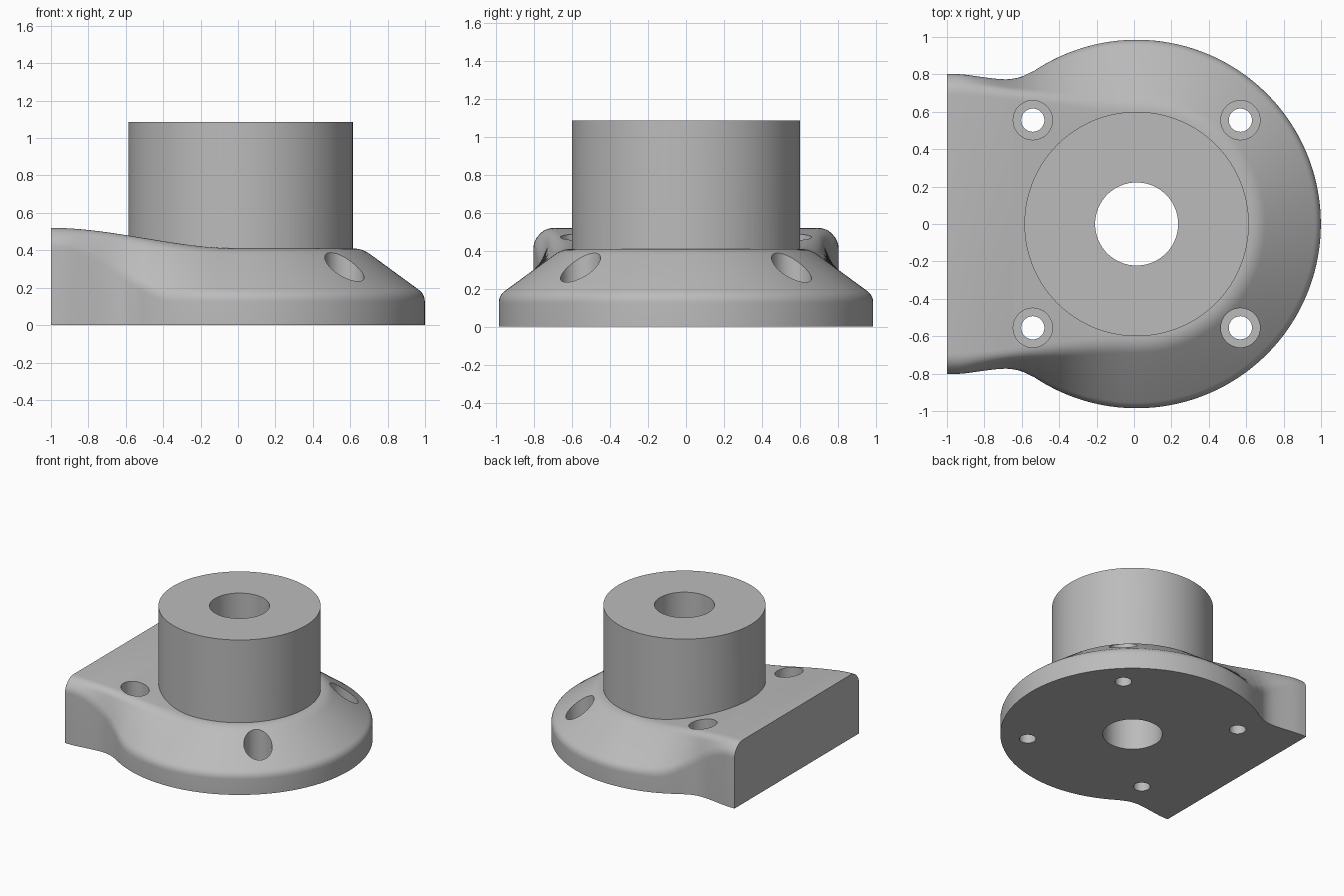
import bpy, bmesh
from math import sin, cos, pi, sqrt
from mathutils import Vector

CX, RIM, RIDGE = 0.014, 0.985, 0.65      # hub centre, flange radius, slope top radius

if "Cube" in bpy.data.objects:
    bpy.data.objects.remove(bpy.data.objects["Cube"])

grey = bpy.data.materials.new("plain grey")
grey.use_nodes = True
grey.diffuse_color = (0.5, 0.5, 0.5, 1)
grey.node_tree.nodes["Principled BSDF"].inputs["Base Color"].default_value = (0.5, 0.5, 0.5, 1)


def ease(u):
    u = min(max(u, 0), 1)
    return u * u * (3 - 2 * u)


def make_object(name, bm):
    bmesh.ops.remove_doubles(bm, verts=bm.verts, dist=1e-5)
    bmesh.ops.recalc_face_normals(bm, faces=bm.faces)
    mesh = bpy.data.meshes.new(name)
    bm.to_mesh(mesh)
    bm.free()
    mesh.materials.append(grey)
    obj = bpy.data.objects.new(name, mesh)
    bpy.context.collection.objects.link(obj)
    return obj


def lathe(bm, x, y, profile, n=96):
    """Closed turned solid from (radius, z) steps."""
    rings = [[bm.verts.new((x + r * cos(2 * pi * i / n), y + r * sin(2 * pi * i / n), z))
              for i in range(n)] for r, z in profile]
    for a, b in zip(rings, rings[1:]):
        for i in range(n):
            j = (i + 1) % n
            bm.faces.new((a[i], a[j], b[j], b[i]))
    bm.faces.new(rings[0])
    bm.faces.new(rings[-1])


def rounded(before, corner, after, size, steps=6):
    """Short curve replacing a profile corner."""
    a, b = before - corner, after - corner
    p = corner + a.normalized() * min(size, a.length * 0.45)
    q = corner + b.normalized() * min(size, b.length * 0.45)
    return [p * (1 - t) ** 2 + corner * 2 * t * (1 - t) + q * t * t
            for t in (i / steps for i in range(steps + 1))]


def section(axis_x, rim, ridge, wall, top):
    """Half section: underside, wall, slope, top."""
    foot = Vector((*rim, 0))
    shoulder = Vector((*rim, wall))
    crest = Vector((*ridge, top))
    end = Vector((axis_x, 0, top))
    return [Vector((axis_x, 0, 0)), foot, *rounded(foot, shoulder, crest, 0.04),
            *rounded(shoulder, crest, end, 0.05), end]


# outline of the square tail up to where it meets the round flange
TAIL = [(-1, .803), (-.92, .8), (-.8, .784), (-.72, .775), (-.66, .775), (-.6, .788), (-.54, .817)]


def half_width(x):
    if x >= TAIL[-1][0]:
        return sqrt(RIM ** 2 - (x - CX) ** 2)
    for i in range(len(TAIL) - 1):
        (x0, y0), (x1, y1) = TAIL[i], TAIL[i + 1]
        if x <= x1:
            # smooth interpolation through neighbouring points
            ya, yb = TAIL[max(i - 1, 0)], TAIL[min(i + 2, len(TAIL) - 1)]
            m0 = (y1 - ya[1]) / (x1 - ya[0]) * (x1 - x0)
            m1 = (yb[1] - y0) / (yb[0] - x0) * (x1 - x0)
            t = (x - x0) / (x1 - x0)
            return ((2*t**3 - 3*t*t + 1) * y0 + (t**3 - 2*t*t + t) * m0
                    + (3*t*t - 2*t**3) * y1 + (t**3 - t*t) * m1)


# flange: lofted tail, then a turned half disc
sections = []
for i in range(51):
    x = -1 + (1 + CX) * i / 50
    fall = 1 - ease(x + 1)
    wall = 0.165 + 0.285 * ease((-0.35 - x) / 0.6)
    sections.append(section(x, (x, half_width(x)), (x, RIDGE + 0.09 * fall), wall, 0.41 + 0.11 * fall))
for i in range(1, 41):
    a = pi / 2 * (1 - i / 40)
    sections.append(section(CX, (CX + RIM * cos(a), RIM * sin(a)),
                            (CX + RIDGE * cos(a), RIDGE * sin(a)), 0.165, 0.41))

bm = bmesh.new()
for side in (1, -1):
    grid = [[bm.verts.new((p.x, p.y * side, p.z)) for p in s] for s in sections]
    for s, t in zip(grid, grid[1:]):
        for k in range(len(s) - 1):
            bm.faces.new((s[k], s[k + 1], t[k + 1], t[k]))
bmesh.ops.remove_doubles(bm, verts=bm.verts, dist=1e-5)
bmesh.ops.holes_fill(bm, edges=[e for e in bm.edges if e.is_boundary], sides=0)
flange = make_object("mounting_flange", bm)

# central boss
bm = bmesh.new()
lathe(bm, CX, 0, [(0.6, 0.2), (0.6, 1.085)], 128)
boss = make_object("boss_solid", bm)

# bore and four counterbored screw holes
bm = bmesh.new()
lathe(bm, CX, 0, [(0.222, -0.1), (0.222, 1.3)])
for sx in (-1, 1):
    for sy in (-1, 1):
        lathe(bm, CX + 0.555 * sx, 0.555 * sy,
              [(0.062, -0.1), (0.062, 0.11), (0.105, 0.11), (0.105, 0.8)], 48)
holes = make_object("hole_cutter", bm)

bpy.context.view_layer.objects.active = flange
for obj in bpy.context.selected_objects:
    obj.select_set(False)
flange.select_set(True)
for tool, operation in ((boss, 'UNION'), (holes, 'DIFFERENCE')):
    mod = flange.modifiers.new(tool.name, 'BOOLEAN')
    mod.object, mod.operation, mod.solver = tool, operation, 'EXACT'
    bpy.ops.object.modifier_apply(modifier=mod.name)
    bpy.data.objects.remove(tool)
bpy.ops.object.shade_smooth_by_angle(angle=pi / 6)
